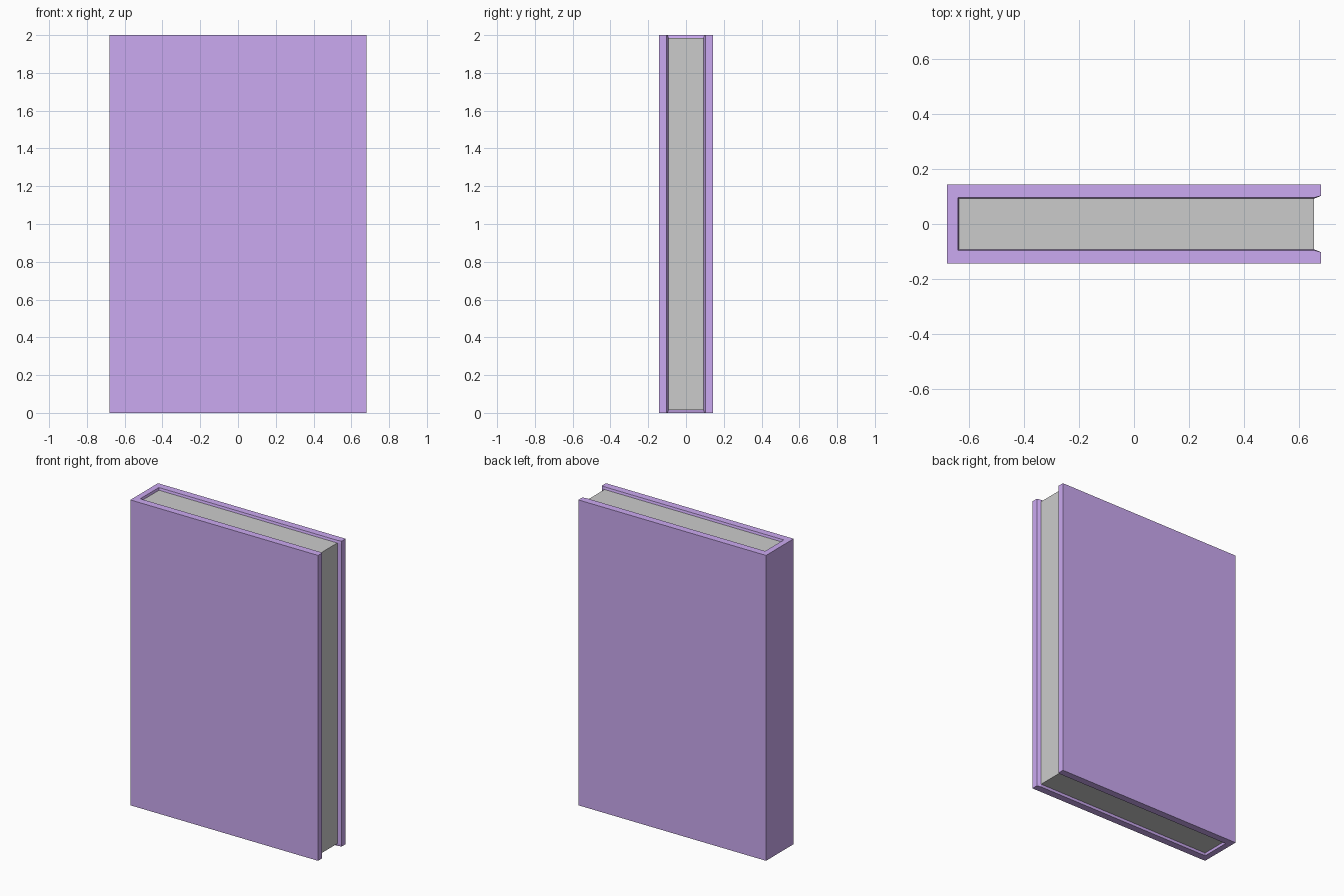
import bpy, bmesh

if "Cube" in bpy.data.objects:
    bpy.data.objects.remove(bpy.data.objects["Cube"])

W, T, H = 0.68, 0.143, 2.0      # half width, half thickness, height
PAGE_X0, PAGE_X1, PAGE_Y = -0.637, 0.655, 0.092
Z0, Z1 = 0.016, 1.985           # pages sit slightly inside the cover


def finish(bm, name, color=None):
    bmesh.ops.recalc_face_normals(bm, faces=bm.faces)
    me = bpy.data.meshes.new(name)
    bm.to_mesh(me)
    bm.free()
    ob = bpy.data.objects.new(name, me)
    bpy.context.collection.objects.link(ob)
    if color:
        mat = bpy.data.materials.new(name + "_purple")
        mat.diffuse_color = color
        mat.use_nodes = True
        mat.node_tree.nodes["Principled BSDF"].inputs["Base Color"].default_value = mat.diffuse_color
        me.materials.append(mat)
    return ob


def u_ring(bm, z, flare):
    """U-shaped cover outline; the inner wall opens by flare at the rims."""
    y, x = PAGE_Y + flare, PAGE_X0 - flare
    half = [(-W, T), (W, T), (W, 0.102), (PAGE_X1, y), (x, y)]
    pts = half + [(px, -py) for px, py in reversed(half)]
    return [bm.verts.new((px, py, z)) for px, py in pts]


# cover: two boards and a spine, lofted upwards with a flared inner edge
bm = bmesh.new()
rings = [u_ring(bm, z, f) for z, f in
         ((0, 0.004), (Z0, 0.0), (Z1, 0.0), (H, 0.004))]
for lo, hi in zip(rings, rings[1:]):
    n = len(lo)
    for i in range(n):
        j = (i + 1) % n
        bm.faces.new((lo[i], lo[j], hi[j], hi[i]))
bm.faces.new(rings[0])
bm.faces.new(rings[-1])
finish(bm, "cover", (0.6, 0.4, 0.88, 1.0))

# page block
bm = bmesh.new()
bmesh.ops.create_cube(bm, size=1)
bmesh.ops.scale(bm, vec=(PAGE_X1 - PAGE_X0, 2 * PAGE_Y, Z1 - Z0), verts=bm.verts)
bmesh.ops.translate(bm, vec=((PAGE_X0 + PAGE_X1) / 2, 0, (Z0 + Z1) / 2), verts=bm.verts)
finish(bm, "pages")
